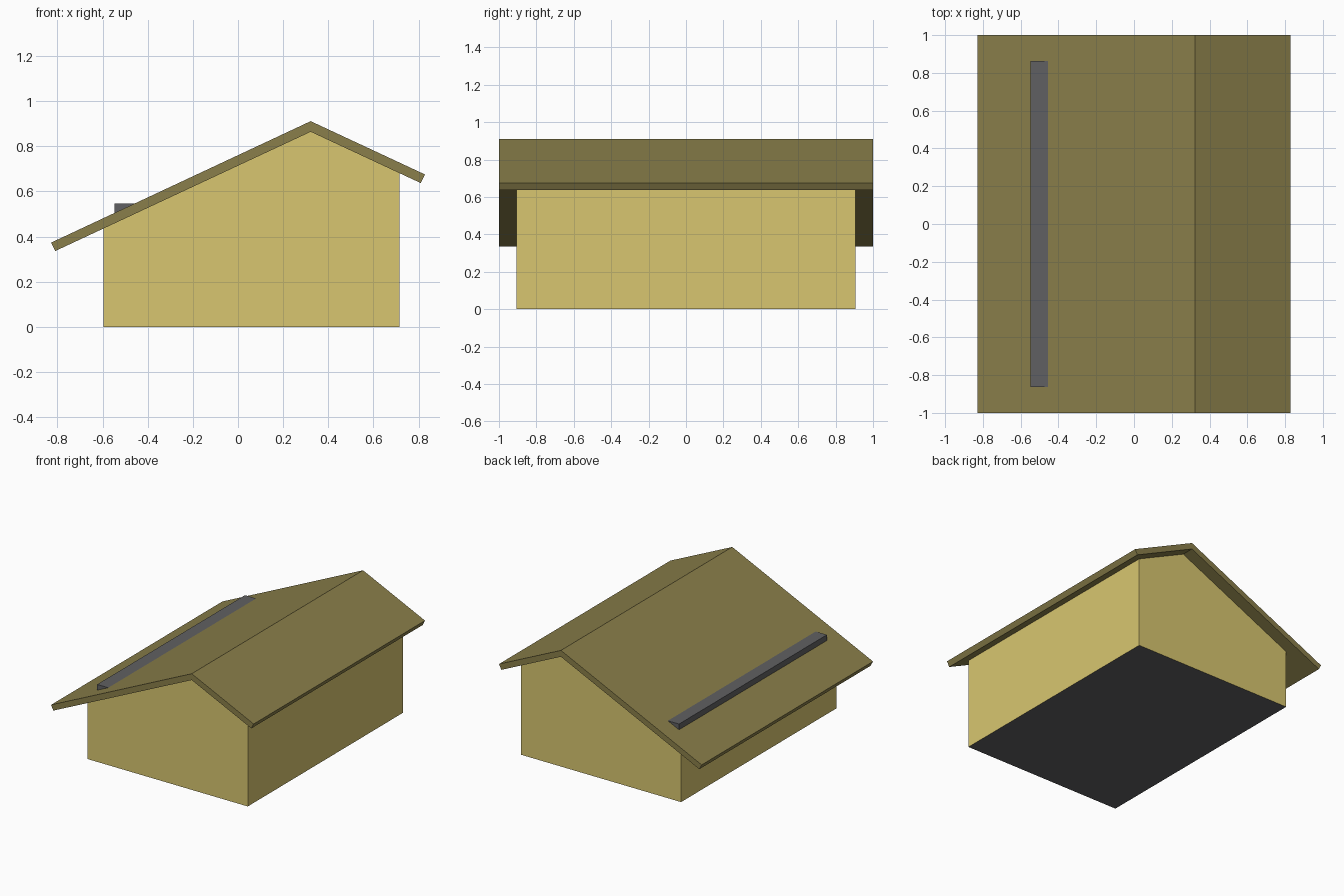
import bpy, bmesh

if "Cube" in bpy.data.objects:
    bpy.data.objects.remove(bpy.data.objects["Cube"])


def material(name, rgb):
    m = bpy.data.materials.new(name)
    m.diffuse_color = (*rgb, 1)
    m.use_nodes = True
    m.node_tree.nodes["Principled BSDF"].inputs["Base Color"].default_value = m.diffuse_color
    return m


def extrude_profile(name, profile, half_depth, *mats):
    """Extrude an x/z outline along y, symmetric about y = 0."""
    bm = bmesh.new()
    face = bm.faces.new([bm.verts.new((x, -half_depth, z)) for x, z in profile])
    new = bmesh.ops.extrude_face_region(bm, geom=[face])["geom"]
    verts = [v for v in new if isinstance(v, bmesh.types.BMVert)]
    bmesh.ops.translate(bm, verts=verts, vec=(0, 2 * half_depth, 0))
    bmesh.ops.recalc_face_normals(bm, faces=bm.faces)
    # A second material, if given, goes on the underside
    if len(mats) > 1:
        for f in bm.faces:
            if f.normal.z < -0.9:
                f.material_index = 1
    mesh = bpy.data.meshes.new(name)
    for m in mats:
        mesh.materials.append(m)
    bm.to_mesh(mesh)
    bm.free()
    obj = bpy.data.objects.new(name, mesh)
    bpy.context.collection.objects.link(obj)
    return obj


wall_yellow = material("wall_yellow", (0.69, 0.565, 0.162))
roof_olive = material("roof_olive", (0.254, 0.212, 0.069))
dark_grey = material("dark_grey", (0.117, 0.117, 0.122))

# Walls with gabled ends, reaching the underside of the roof
extrude_profile("walls", [(-0.595, 0), (0.715, 0), (0.715, 0.681),
                          (0.322, 0.864), (-0.595, 0.436)],
                0.907, wall_yellow, dark_grey)

# Asymmetric roof slab with square-cut eaves
extrude_profile("roof", [(-0.828, 0.373), (-0.809, 0.336), (0.322, 0.864),
                         (0.809, 0.637), (0.828, 0.675), (0.322, 0.911)],
                1.0, roof_olive)

# Long flat-topped strip set into the long slope
extrude_profile("roof_strip", [(-0.547, 0.48), (-0.455, 0.51),
                               (-0.455, 0.547), (-0.547, 0.547)],
                0.863, dark_grey)
